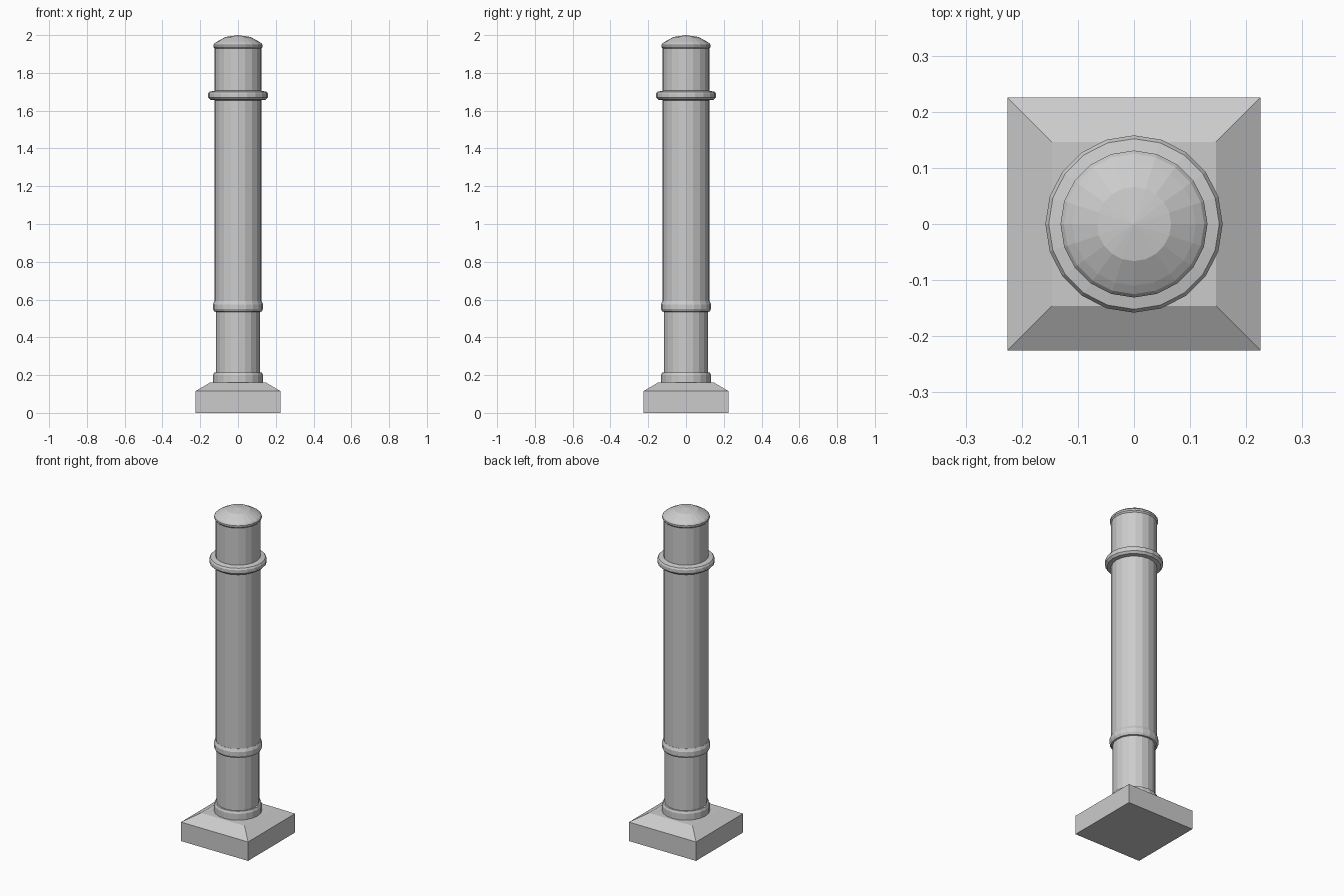
import bpy, bmesh, math

if "Cube" in bpy.data.objects:
    bpy.data.objects.remove(bpy.data.objects["Cube"])

SIDES = 20


def loft(name, rings):
    """Join a list of vertex rings into a closed solid with flat faces."""
    bm = bmesh.new()
    loops = [[bm.verts.new(p) for p in ring] for ring in rings]
    for a, b in zip(loops, loops[1:]):
        n = len(a)
        for i in range(n):
            j = (i + 1) % n
            if len(b) == 1:
                bm.faces.new((a[i], a[j], b[0]))
            else:
                bm.faces.new((a[i], a[j], b[j], b[i]))
    bm.faces.new(loops[0][::-1])
    if len(loops[-1]) > 2:
        bm.faces.new(loops[-1])
    bmesh.ops.recalc_face_normals(bm, faces=bm.faces)
    mesh = bpy.data.meshes.new(name)
    bm.to_mesh(mesh)
    bm.free()
    obj = bpy.data.objects.new(name, mesh)
    bpy.context.collection.objects.link(obj)
    return obj


def turned(name, profile):
    """Revolve (radius, height) points around z."""
    step = 2 * math.pi / SIDES
    rings = []
    for r, z in profile:
        count = SIDES if r > 0 else 1
        rings.append([(r * math.cos(i * step), r * math.sin(i * step), z)
                      for i in range(count)])
    return loft(name, rings)


def square(h, z):
    return [(-h, -h, z), (h, -h, z), (h, h, z), (-h, h, z)]


# Square plinth with sloped top
loft("plinth", [square(0.225, 0), square(0.225, 0.115), square(0.146, 0.162)])

# Column sections and the moulded bands around them
turned("foot_ring", [(0.132, 0.162), (0.132, 0.2), (0.126, 0.213), (0.116, 0.213)])
turned("lower_shaft", [(0.117, 0.2), (0.117, 0.56)])
turned("middle_band", [(0.117, 0.535), (0.126, 0.537), (0.133, 0.55),
                       (0.133, 0.575), (0.125, 0.592)])
turned("upper_shaft", [(0.124, 0.57), (0.124, 1.94)])
turned("upper_ring", [(0.123, 1.655), (0.147, 1.658), (0.158, 1.67), (0.158, 1.69),
                      (0.152, 1.7), (0.123, 1.706)])

# Domed cap with a small lip
turned("domed_cap", [(0.124, 1.93), (0.131, 1.938), (0.131, 1.948), (0.125, 1.956),
                     (0.11, 1.966), (0.066, 1.99), (0, 2.0)])
